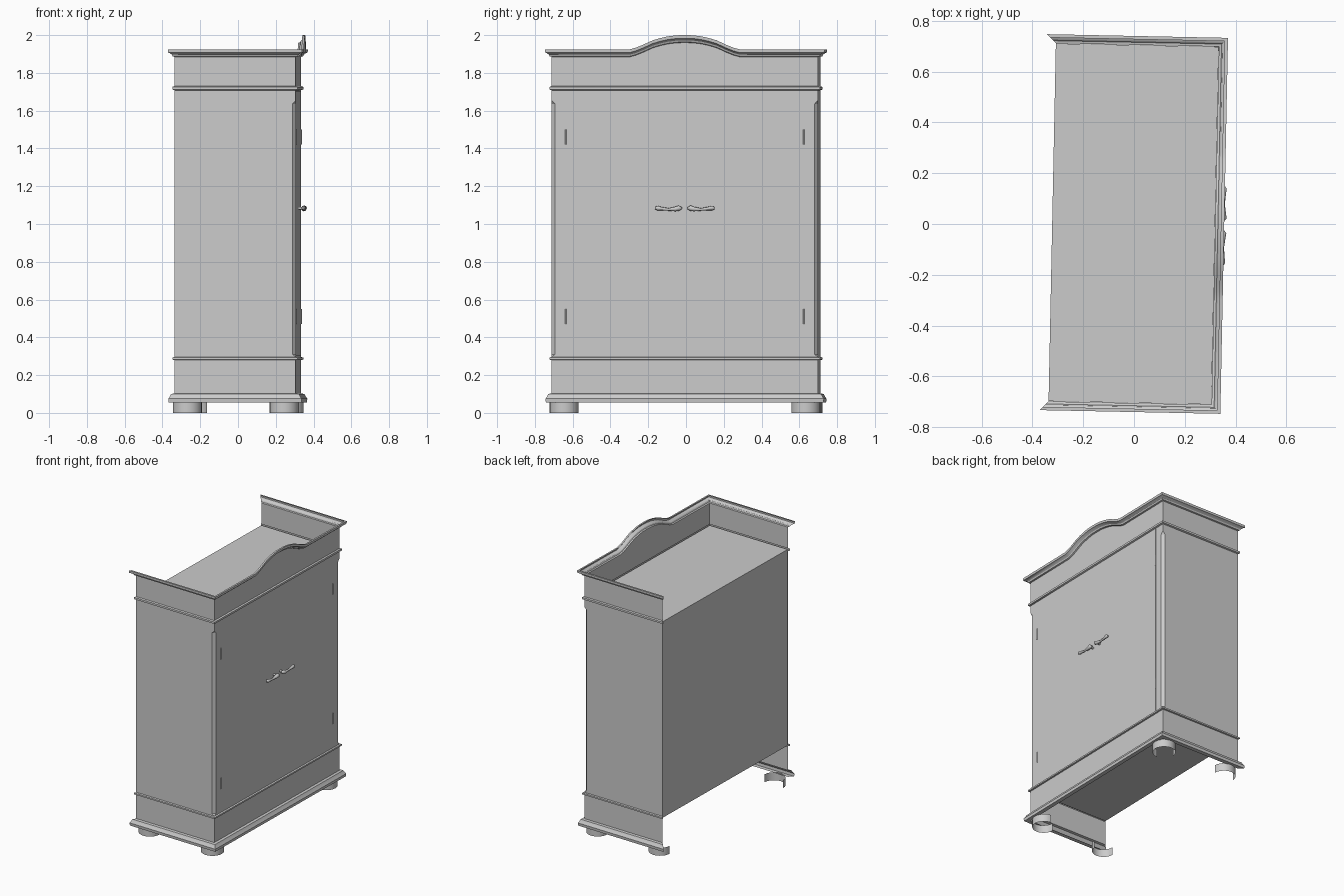
import bpy, bmesh, math

if "Cube" in bpy.data.objects:
    bpy.data.objects.remove(bpy.data.objects["Cube"])

TURN = math.radians(-1.17)           # the cabinet stands very slightly turned
BACK, FRONT, SIDE = -0.322, 0.32, 0.705

grey = bpy.data.materials.new("plain grey")
grey.use_nodes = True
grey.diffuse_color = (0.6, 0.6, 0.6, 1)
grey.node_tree.nodes["Principled BSDF"].inputs["Base Color"].default_value = (0.6, 0.6, 0.6, 1)


def place(name, data):
    data.materials.append(grey)
    obj = bpy.data.objects.new(name, data)
    obj.rotation_euler.z = TURN
    bpy.context.collection.objects.link(obj)
    return obj


def finish(name, bm, smooth=False):
    mesh = bpy.data.meshes.new(name)
    bm.to_mesh(mesh)
    bm.free()
    obj = place(name, mesh)
    if smooth:
        bpy.ops.object.select_all(action='DESELECT')
        obj.select_set(True)
        bpy.context.view_layer.objects.active = obj
        bpy.ops.object.shade_smooth_by_angle(angle=math.radians(30))
    return obj


def skin(bm, rows):
    # join rows of points into a sheet of quads
    grid = [[bm.verts.new(p) for p in row] for row in rows]
    for a, b in zip(grid, grid[1:]):
        for i in range(len(a) - 1):
            bm.faces.new((a[i], b[i], b[i + 1], a[i + 1]))
    bmesh.ops.remove_doubles(bm, verts=bm.verts, dist=0.0002)


def box(name, lo, hi):
    bm = bmesh.new()
    bmesh.ops.create_cube(bm, size=1)
    for v in bm.verts:
        v.co = [(a + b) / 2 + c * (b - a) for a, b, c in zip(lo, hi, v.co)]
    return finish(name, bm)


# Carcass: moulding profile (offset, height, corner chamfer) swept round three sides
profile = [(0, 0.055, 0), (0.03, 0.055, 0), (0.032, 0.075, 0), (0.025, 0.085, 0),
           (0.018, 0.1, 0), (0, 0.103, 0),
           (0, 0.28, 0), (0.011, 0.282, 0), (0.011, 0.293, 0), (0, 0.296, 0),
           (0, 0.31, 0.018), (0, 1.635, 0.018), (0, 1.655, 0),
           (0, 1.708, 0), (0.011, 1.712, 0), (0.011, 1.726, 0), (0, 1.73, 0),
           (0, 1.885, 0), (0.01, 1.888, 0), (0.014, 1.897, 0), (0.026, 1.905, 0),
           (0.034, 1.908, 0), (0.035, 1.925, 0), (0.022, 1.925, 0)]
half_arch = [(0.29, 0), (0.26, 0.008), (0.22, 0.024), (0.17, 0.047),
             (0.13, 0.059), (0.09, 0.068), (0.045, 0.074)]
arch = [(-y, h) for y, h in half_arch] + [(0, 0.075)] + [(y, h) for y, h in reversed(half_arch)]


def carcass_row(o, z, c):
    w, f = SIDE + o, FRONT + o
    row = [(BACK - o, -w, z), (f - c, -w, z), (f, -w + c, z)]
    row += [(f, y, z + (h if z > 1.8 else 0)) for y, h in arch]
    return row + [(f, w - c, z), (f - c, w, z), (BACK - o, w, z)]


bm = bmesh.new()
skin(bm, [carcass_row(*p) for p in profile])
bmesh.ops.recalc_face_normals(bm, faces=bm.faces)
front_face = max(bm.faces, key=lambda f: f.calc_area() * f.normal.x ** 2)
if front_face.normal.x < 0:
    bmesh.ops.reverse_faces(bm, faces=bm.faces)
finish("carcass", bm, True)

# Inner panels
box("top_panel", (BACK, -0.704, 1.715), (0.319, 0.704, 1.722))
box("floor_panel", (BACK, -0.704, 0.285), (0.319, 0.704, 0.292))
box("back_panel", (BACK, -0.704, 0.286), (BACK + 0.006, 0.704, 1.721))

# Feet: open rings, three quarters at the front and half at the back
for end, cx, start in (("front", 0.258, -90), ("back", -0.255, 0)):
    for side, s in (("left", 1), ("right", -1)):
        steps = (180 - start) // 15
        arc = []
        for i in range(steps + 1):
            a = math.radians(start + 15 * i)
            arc.append((cx + 0.077 * math.cos(a), s * (0.64 + 0.077 * math.sin(a))))
        if s > 0:
            arc.reverse()
        bm = bmesh.new()
        skin(bm, [[(x, y, z) for x, y in arc] for z in (0.058, 0)])
        finish(f"{end}_foot_{side}", bm, True)

# Doors: thin leaves, hinges and curved lever handles
for side, s in (("left", 1), ("right", -1)):
    box(f"door_{side}", (FRONT - 0.002, min(0, s * 0.63), 0.3),
        (FRONT + 0.001, max(0, s * 0.63), 1.705))
    for level, z in (("upper", 1.46), ("lower", 0.51)):
        bm = bmesh.new()
        bmesh.ops.create_cone(bm, cap_ends=True, segments=12, radius1=0.004, radius2=0.004, depth=0.08)
        bmesh.ops.translate(bm, verts=bm.verts, vec=(FRONT + 0.001, s * 0.63, z))
        finish(f"{level}_hinge_{side}", bm, True)

    curve = bpy.data.curves.new(f"handle_{side}", 'CURVE')
    curve.dimensions = '3D'
    curve.bevel_depth = 0.01
    curve.bevel_resolution = 2
    curve.resolution_u = 4
    curve.use_fill_caps = True
    lever = [(0.346, 0.016, 1.083, 0.6), (0.35, 0.03, 1.084, 1.4), (0.349, 0.05, 1.079, 1.2),
             (0.349, 0.085, 1.077, 0.7), (0.35, 0.12, 1.081, 0.9), (0.35, 0.145, 1.084, 1.2),
             (0.348, 0.157, 1.084, 0.6)]
    stem = [(FRONT, 0.036, 1.083, 0.8), (0.348, 0.036, 1.083, 0.7)]
    for path in (lever, stem):
        spline = curve.splines.new('POLY')
        spline.points.add(len(path) - 1)
        for point, (x, y, z, r) in zip(spline.points, path):
            point.co = (x, s * y, z, 1)
            point.radius = r
        spline.use_smooth = True
    place(f"handle_{side}", curve)
